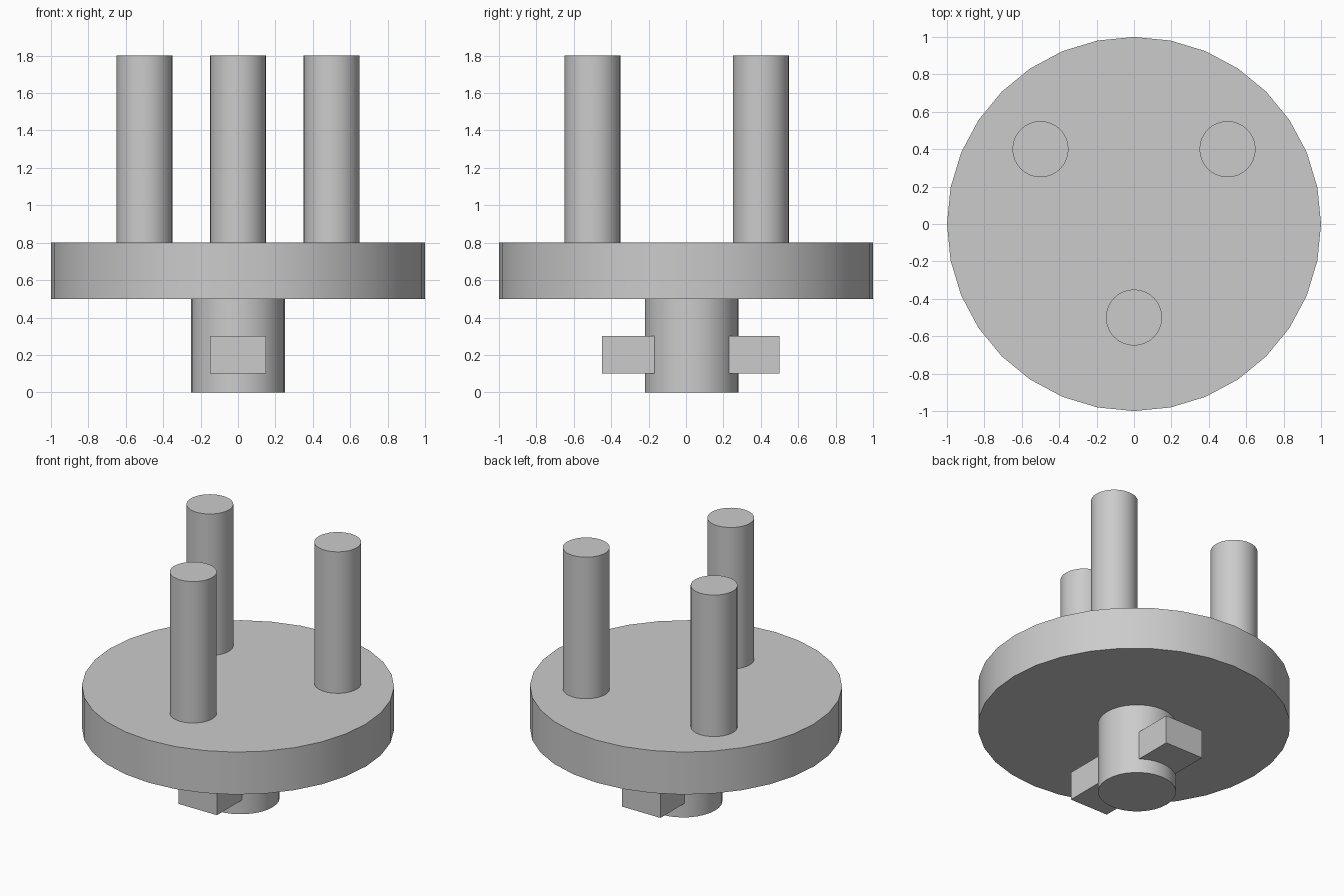
import bpy
import math

cube = bpy.data.objects.get("Cube")
if cube:
    bpy.data.objects.remove(cube, do_unlink=True)

# Single plain grey
grey = bpy.data.materials.new("plain_grey")
grey.use_nodes = True
GREY = (0.6, 0.6, 0.6, 1)
grey.diffuse_color = GREY
grey.node_tree.nodes["Principled BSDF"].inputs["Base Color"].default_value = GREY


def cylinder(name, x, y, radius, bottom, top):
    bpy.ops.mesh.primitive_cylinder_add(
        vertices=32, radius=radius, depth=top - bottom,
        location=(x, y, (bottom + top) / 2))
    obj = bpy.context.object
    obj.name = name
    obj.data.materials.append(grey)
    bpy.ops.object.shade_smooth_by_angle(angle=math.radians(30))
    return obj


# Round plate
cylinder("disc", 0, 0, 1.0, 0.5, 0.8)

# Three upright pegs
for name, x, y in (("front_peg", 0, -0.5),
                   ("back_left_peg", 0.5, 0.4),
                   ("back_right_peg", -0.5, 0.4)):
    cylinder(name, x, y, 0.15, 0.8, 1.8)

# Stem under the plate
cylinder("stem", 0, 0.03, 0.25, 0, 0.5)

# Locking lugs, sunk into the stem
for name, near, far in (("front_lug", -0.45, -0.1), ("back_lug", 0.15, 0.5)):
    bpy.ops.mesh.primitive_cube_add(size=1, location=(0, (near + far) / 2, 0.2))
    lug = bpy.context.object
    lug.name = name
    lug.scale = (0.3, far - near, 0.2)
    bpy.ops.object.transform_apply(location=False, rotation=False, scale=True)
    lug.data.materials.append(grey)
